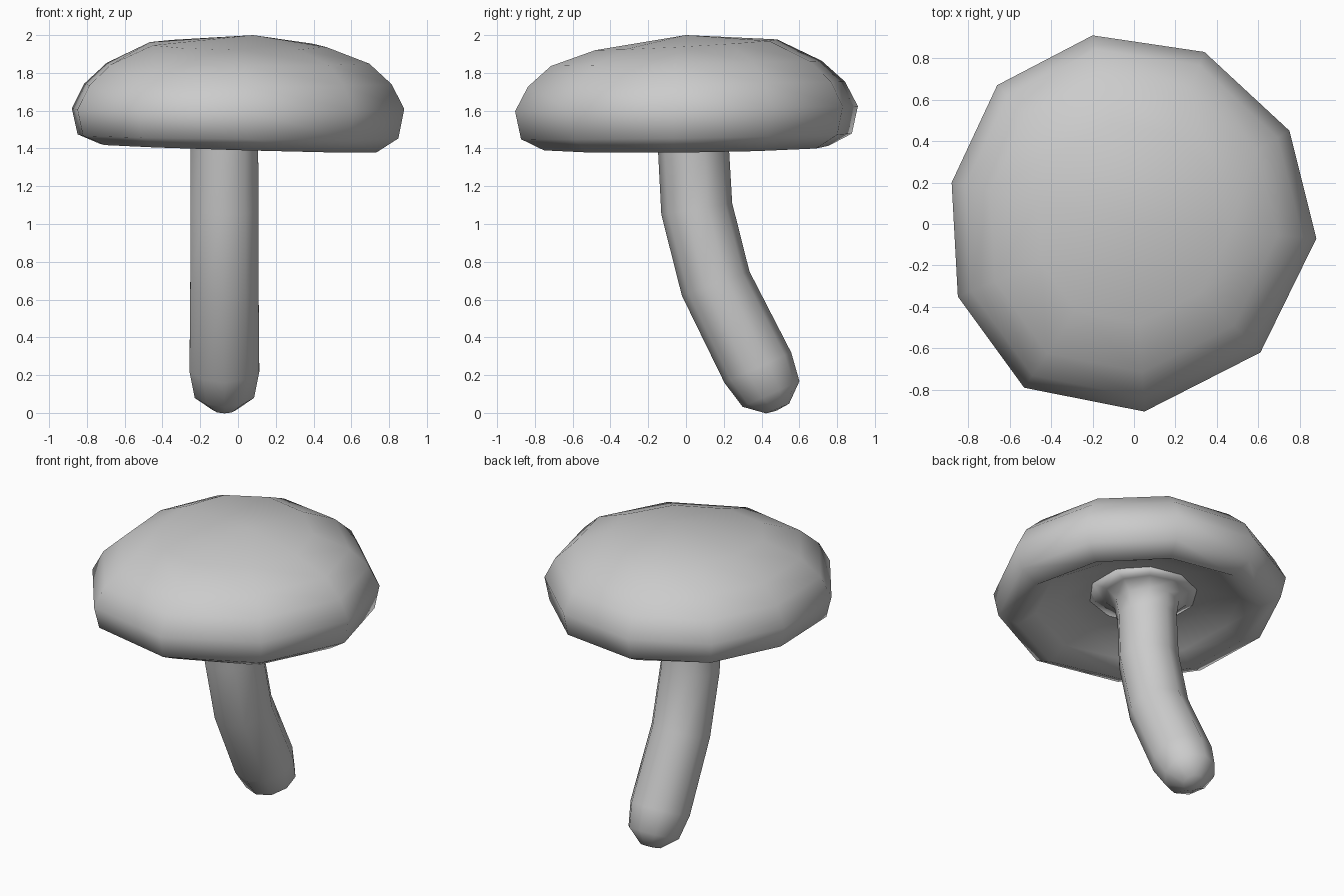
import bpy, bmesh
from math import cos, sin, pi
from mathutils import Vector

if "Cube" in bpy.data.objects:
    bpy.data.objects.remove(bpy.data.objects["Cube"])


def loft(name, rings, tip_start, tip_end):
    """Skin a stack of point rings, closing each end with a tip point."""
    bm = bmesh.new()
    loops = [[bm.verts.new(p) for p in ring] for ring in rings]
    n = len(loops[0])
    for a, b in zip(loops, loops[1:]):
        for i in range(n):
            j = (i + 1) % n
            bm.faces.new((a[i], a[j], b[j], b[i]))
    for loop, tip in ((loops[0], tip_start), (loops[-1], tip_end)):
        t = bm.verts.new(tip)
        for i in range(n):
            bm.faces.new((loop[i], loop[(i + 1) % n], t))
    bmesh.ops.recalc_face_normals(bm, faces=bm.faces)
    for f in bm.faces:
        f.smooth = True
    me = bpy.data.meshes.new(name)
    bm.to_mesh(me)
    bm.free()
    ob = bpy.data.objects.new(name, me)
    bpy.context.collection.objects.link(ob)
    return ob


# Cap: uneven ten-sided outline swept through a dome profile, hollow below
outline = [(.88, -.07), (.75, .45), (.34, .83), (-.2, .91), (-.66, .67),
           (-.88, .2), (-.85, -.35), (-.53, -.79), (.05, -.905), (.61, -.62)]
# each entry: outline scale, height, tilt along x, tilt along y
profile = [(.53, 1.948, -.01, .03), (.79, 1.85, 0, .015), (.925, 1.74, 0, .015),
           (1, 1.61, 0, .015), (.965, 1.463, -.01, .015), (.83, 1.40, -.025, .01),
           (.70, 1.47, -.02, .01), (.52, 1.54, 0, 0), (.36, 1.565, 0, 0)]


def cap_ring(s, z, tx, ty):
    return [(x * s, y * s, z + tx * x + ty * y) for x, y in outline]


loft("mushroom_cap", [cap_ring(*p) for p in profile],
     (.08, 0, 2.0), (-.05, .03, 1.58))

# Stem: bent tube with a flare under the cap and a rounded foot
# each entry: centre y, centre z, radius, axis direction (y, z)
path = [(.035, 1.565, .36, 0, -1), (.036, 1.545, .265, 0, -1),
        (.037, 1.49, .205, 0, -1),
        (.04, 1.39, .188, .02, -1), (.057, 1.08, .19, .16, -1),
        (.157, .685, .19, .36, -1), (.38, .24, .194, .45, -1),
        (.45, .10, .165, .45, -1), (.485, .023, .066, .42, -1)]
SIDES = 10


def stem_ring(y, z, r, dy, dz):
    side = Vector((0, -dz, dy)).normalized()
    return [Vector((-.072, y, z)) + Vector((r * sin(2 * pi * i / SIDES), 0, 0))
            + side * (r * cos(2 * pi * i / SIDES)) for i in range(SIDES)]


loft("mushroom_stem", [stem_ring(*p) for p in path],
     (-.072, .035, 1.6), (-.072, .48, .012))
